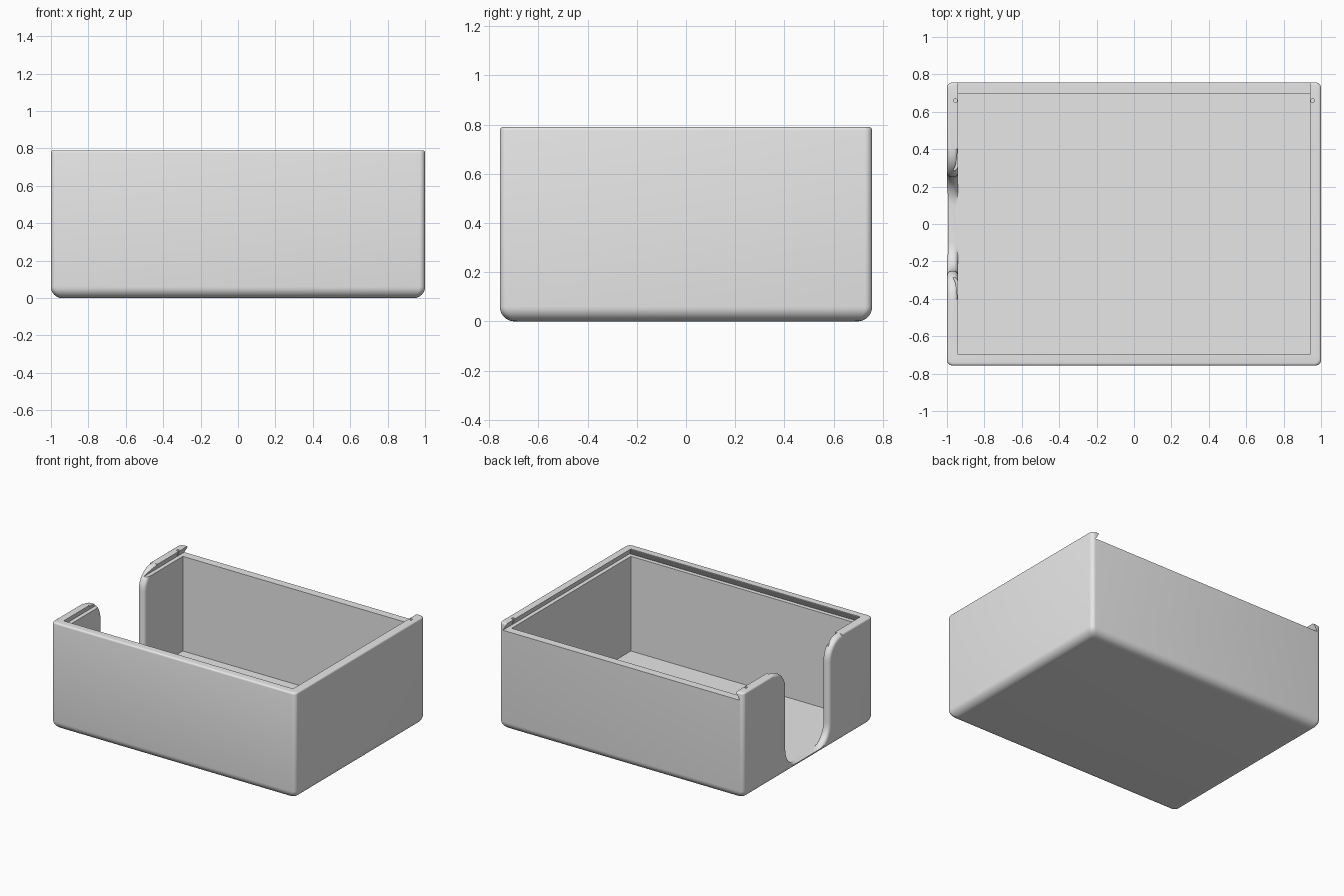
import bpy, bmesh
from math import sin, cos, pi, radians

cube = bpy.data.objects.get("Cube")
if cube:
    bpy.data.objects.remove(cube)

W, D, H = 1.0, 0.757, 0.79      # half width, half depth, height
WALL, FLOOR, LEDGE = 0.06, 0.034, 0.735
STEPS = 8

gray = bpy.data.materials.new("plain gray")
gray.use_nodes = True
gray.diffuse_color = (0.8, 0.8, 0.8, 1)
gray.node_tree.nodes["Principled BSDF"].inputs["Base Color"].default_value = (0.8, 0.8, 0.8, 1)


def loft(name, rings):
    """Closed solid through rings that have equal point counts."""
    bm = bmesh.new()
    loops = [[bm.verts.new(p) for p in ring] for ring in rings]
    n = len(loops[0])
    for a, b in zip(loops, loops[1:]):
        for i in range(n):
            j = (i + 1) % n
            bm.faces.new((a[i], a[j], b[j], b[i]))
    bm.faces.new(loops[0][::-1])
    bm.faces.new(loops[-1])
    bmesh.ops.recalc_face_normals(bm, faces=bm.faces)
    mesh = bpy.data.meshes.new(name)
    bm.to_mesh(mesh)
    bm.free()
    mesh.materials.append(gray)
    obj = bpy.data.objects.new(name, mesh)
    bpy.context.collection.objects.link(obj)
    return obj


def arc(cx, cy, r, start, end, steps=STEPS):
    return [(cx + r * cos(start + (end - start) * i / steps),
             cy + r * sin(start + (end - start) * i / steps)) for i in range(steps + 1)]


def rounded_ring(inset, z, r=0.03):
    x, y = W - inset - r, D - inset - r
    pts = []
    for k, (sx, sy) in enumerate([(1, 1), (-1, 1), (-1, -1), (1, -1)]):
        pts += arc(sx * x, sy * y, r, k * pi / 2, (k + 1) * pi / 2, 6)
    return [(px, py, z) for px, py in pts]


def rect_ring(x, y0, y1, z):
    return [(-x, y0, z), (x, y0, z), (x, y1, z), (-x, y1, z)]


def notch_ring(x, o):
    """U-shaped thumb notch outline, grown by o."""
    half = [(0.4, 1.0)] + arc(0.4, H - 0.15, 0.15 - o, pi / 2, pi)
    half += arc(0.1, FLOOR + 0.152, 0.15 + o, 0, -pi / 2)
    half = [(y, max(z, FLOOR + 0.002)) for y, z in half]
    return [(x, y, z) for y, z in half] + [(x, -y, z) for y, z in reversed(half)]


# Outer shell with a large bottom round and a small top round
bottom_r, top_r = 0.06, 0.013
rings = []
for i in range(STEPS + 1):
    a = i * pi / 2 / STEPS
    rings.append(rounded_ring(bottom_r * (1 - sin(a)), bottom_r * (1 - cos(a))))
for i in range(5):
    a = i * pi / 8
    rings.append(rounded_ring(top_r * (1 - cos(a)), H - top_r + top_r * sin(a)))
box = loft("open_box", rings)

# Inner cavity
iw, idp = W - WALL, D - WALL
cutters = [loft("cavity_cutter", [rect_ring(iw, -idp, idp, z) for z in (FLOOR, 1.0)])]

# Thumb notch in the -x wall, flared at both wall faces for soft edges
r = 0.025
angles = [i * pi / 2 / 6 for i in range(7)]
sections = [(-W - 0.1, r)]
sections += [(-W + r * (1 - cos(a)), r * (1 - sin(a))) for a in angles]
sections += [(-iw - r * (1 - cos(a)), r * (1 - sin(a))) for a in reversed(angles)]
sections += [(-iw + 0.04, r)]
cutters.append(loft("notch_cutter", [notch_ring(x, o) for x, o in sections]))

# Dovetail lid slot, open at the back
under = 0.03
cutters.append(loft("lid_slot_cutter", [
    rect_ring(iw + under, -idp - under, 1.0, LEDGE),
    rect_ring(iw, -idp, 1.0, H - 0.004),
    rect_ring(iw, -idp, 1.0, 0.95)]))

# Small latch holes in the lips
for side in (-1, 1):
    cutters.append(loft("latch_hole_cutter", [
        [(x, y, z) for x, y in arc(side * 0.955, 0.66, 0.01, 0, 2 * pi, 16)[:-1]]
        for z in (LEDGE + 0.01, 0.9)]))

# Carve the box
bpy.context.view_layer.objects.active = box
for cutter in cutters:
    cutter.hide_render = True
    mod = box.modifiers.new("carve", "BOOLEAN")
    mod.operation = "DIFFERENCE"
    mod.solver = "EXACT"
    mod.object = cutter
    bpy.ops.object.modifier_apply(modifier=mod.name)
    bpy.data.objects.remove(cutter)

for obj in bpy.context.selected_objects:
    obj.select_set(False)
box.select_set(True)
bpy.ops.object.shade_smooth_by_angle(angle=radians(30))
